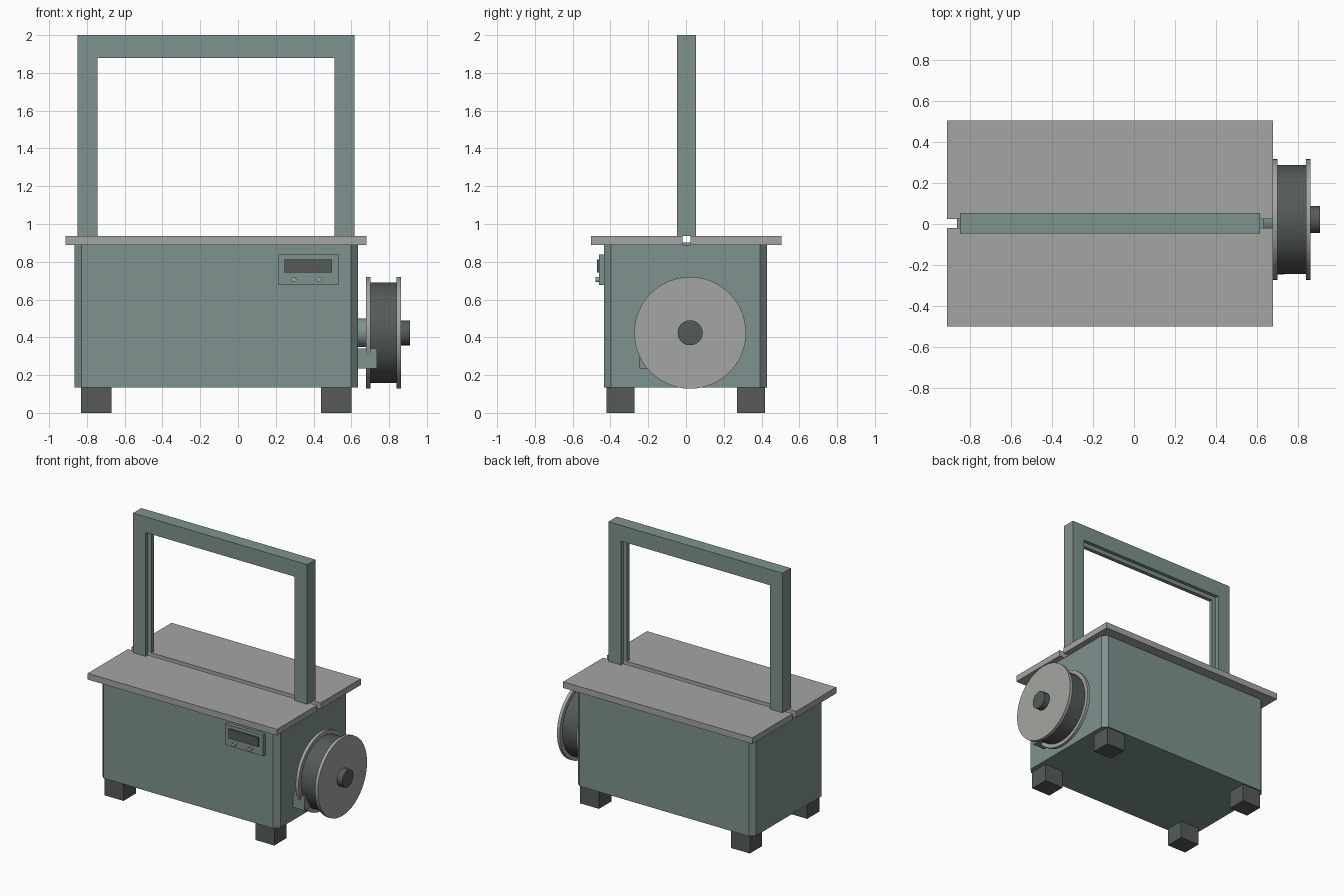
import bpy, bmesh, math

if "Cube" in bpy.data.objects:
    bpy.data.objects.remove(bpy.data.objects["Cube"])

YC = 0.003  # shared centre line of table slot, arch and rail


def material(name, rgb):
    m = bpy.data.materials.new(name)
    m.diffuse_color = (*rgb, 1)
    m.use_nodes = True
    m.node_tree.nodes["Principled BSDF"].inputs["Base Color"].default_value = m.diffuse_color
    return m


GREEN = material("painted_steel", (0.21, 0.29, 0.275))
STEEL = material("brushed_steel", (0.37, 0.38, 0.36))
DARK = material("dark_rubber", (0.09, 0.105, 0.10))


def finish(name, bm, mat):
    bmesh.ops.recalc_face_normals(bm, faces=bm.faces)
    me = bpy.data.meshes.new(name)
    bm.to_mesh(me)
    bm.free()
    ob = bpy.data.objects.new(name, me)
    bpy.context.collection.objects.link(ob)
    me.materials.append(mat)
    return ob


def box(name, x, y, z, mat, chamfer=0):
    bm = bmesh.new()
    bmesh.ops.create_cube(bm, size=1)
    for v in bm.verts:
        v.co = [a[0] + (c + 0.5) * (a[1] - a[0]) for a, c in zip((x, y, z), v.co)]
    if chamfer:
        upright = [e for e in bm.edges
                   if abs(e.verts[0].co.z - e.verts[1].co.z) > 0.01]
        bmesh.ops.bevel(bm, geom=upright, offset=chamfer, segments=1, affect='EDGES')
    return finish(name, bm, mat)


def lathe_cylinder(name, start, end, radius, mat, axis='X', sides=48):
    length = math.dist(start, end)
    mid = [(a + b) / 2 for a, b in zip(start, end)]
    rot = (0, math.pi / 2, 0) if axis == 'X' else (math.pi / 2, 0, 0)
    bpy.ops.mesh.primitive_cylinder_add(vertices=sides, radius=radius, depth=length,
                                        location=mid, rotation=rot)
    ob = bpy.context.object
    ob.name = name
    ob.data.materials.append(mat)
    bpy.ops.object.shade_smooth_by_angle(angle=math.radians(35))
    return ob


# Cabinet with chamfered upright corners, and four feet
box("cabinet", (-0.865, 0.635), (-0.433, 0.428), (0.135, 0.89), GREEN, 0.036)
for sx, x in (("left", -0.83), ("right", 0.44)):
    for sy, y in (("front", -0.42), ("back", 0.27)):
        box(f"{sy}_{sx}_foot", (x, x + 0.16), (y, y + 0.148), (0, 0.135), DARK)

# Split table top with a strap slot between the halves
box("front_table_half", (-0.914, 0.68), (-0.502, YC - 0.022), (0.89, 0.937), STEEL)
box("back_table_half", (-0.914, 0.68), (YC + 0.022, 0.506), (0.89, 0.937), STEEL)
box("slot_rail", (-0.85, 0.615), (YC - 0.022, YC + 0.022), (0.88, 0.902), GREEN)

# Arch: C-shaped section, open inward, swept around three mitred sides
section = [(0, -0.05), (0, 0.05), (1, 0.05), (1, 0.02),
           (0.68, 0.02), (0.68, -0.02), (1, -0.02), (1, -0.05)]
bm = bmesh.new()
rings = []
for side, z0, drop in ((-1, 0.937, 0), (-1, 2.0, 0.12), (1, 2.0, 0.12), (1, 0.937, 0)):
    rings.append([bm.verts.new((-0.1175 + side * (0.7335 - 0.106 * d), YC + y, z0 - drop * d))
                  for d, y in section])
for a, b in zip(rings, rings[1:]):
    for i in range(len(section)):
        j = (i + 1) % len(section)
        bm.faces.new((a[i], a[j], b[j], b[i]))
bm.faces.new(rings[0])
bm.faces.new(rings[-1])
finish("strap_arch", bm, GREEN)

# Control panel with screen and two buttons
box("control_panel", (0.215, 0.533), (-0.46, -0.43), (0.678, 0.838), GREEN)
box("display_screen", (0.247, 0.497), (-0.47, -0.455), (0.742, 0.812), DARK)
for side, x in (("left", 0.295), ("right", 0.43)):
    lathe_cylinder(f"{side}_button", (x, -0.478, 0.706), (x, -0.455, 0.706),
                   0.014, STEEL, 'Y', 20)

# Strap reel: shaft, two flanges, wound drum, end hub
for name, x0, x1, r, mat in (
        ("reel_shaft", 0.62, 0.69, 0.076, GREEN),
        ("inner_flange", 0.677, 0.701, 0.296, STEEL),
        ("strap_drum", 0.70, 0.841, 0.267, DARK),
        ("outer_flange", 0.84, 0.864, 0.296, STEEL),
        ("hub_knob", 0.86, 0.91, 0.066, DARK)):
    lathe_cylinder(name, (x0, 0.022, 0.424), (x1, 0.022, 0.424), r, mat)

# Reel guide bracket on the cabinet side
box("reel_bracket", (0.63, 0.735), (-0.247, -0.13), (0.235, 0.34), GREEN)
